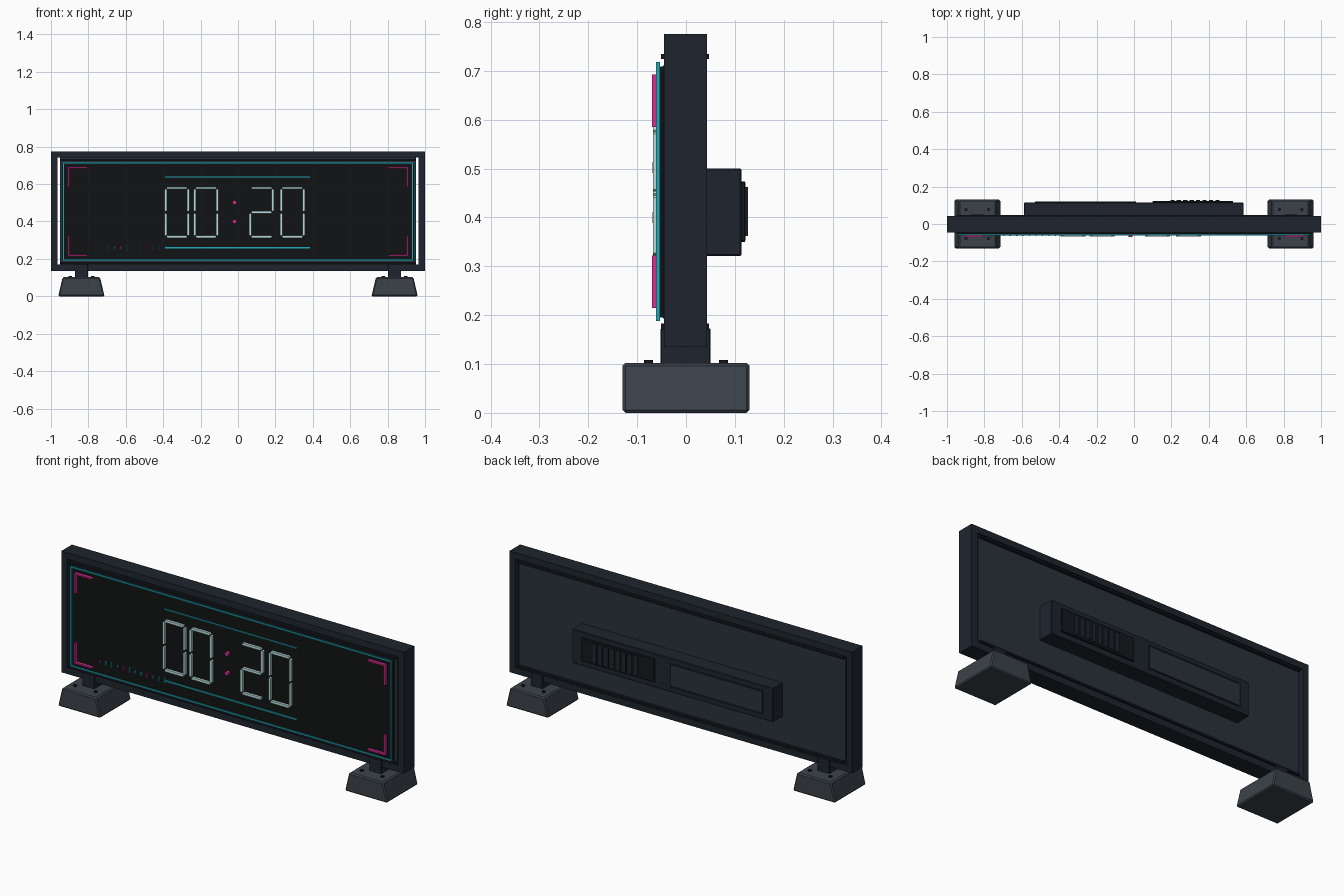
import bpy, bmesh
from math import radians

if "Cube" in bpy.data.objects:
    bpy.data.objects.remove(bpy.data.objects["Cube"])


def mat(name, hex_rgb):
    # hex sRGB to linear viewport colour
    m = bpy.data.materials.new(name)
    rgb = [int(hex_rgb[i:i + 2], 16) / 255 for i in (0, 2, 4)]
    m.diffuse_color = [c / 12.92 if c < 0.04 else ((c + 0.055) / 1.055) ** 2.4 for c in rgb] + [1]
    m.use_nodes = True
    m.node_tree.nodes["Principled BSDF"].inputs["Base Color"].default_value = m.diffuse_color
    return m


FRAME = mat("frame_dark", "1e252e")
PANEL = mat("panel_slate", "2a313b")
BLACK = mat("screen_black", "111213")
TRIM = mat("trim_black", "14181d")
FOOT = mat("foot_grey", "3b424a")
CYAN = mat("cyan", "22a9b8")
PINK = mat("magenta", "d92c93")
PALE = mat("pale_cyan", "b9dedf")


def finish(name, bm, material, bevel=0):
    me = bpy.data.meshes.new(name)
    bmesh.ops.recalc_face_normals(bm, faces=bm.faces)
    bm.to_mesh(me)
    bm.free()
    ob = bpy.data.objects.new(name, me)
    bpy.context.collection.objects.link(ob)
    me.materials.append(material)
    if bevel:
        b = ob.modifiers.new("bevel", 'BEVEL')
        b.width, b.segments = bevel, 1
    return ob


def add_box(bm, x, y, z, taper=0):
    # x, y, z are (low, high) pairs; taper narrows the top in x
    vs = []
    for k in (0, 1):
        t = taper * k
        for a, b in ((x[0] + t, y[0]), (x[1] - t, y[0]), (x[1] - t, y[1]), (x[0] + t, y[1])):
            vs.append(bm.verts.new((a, b, z[k])))
    for f in ((0, 1, 2, 3), (4, 5, 6, 7), (0, 1, 5, 4), (1, 2, 6, 5), (2, 3, 7, 6), (3, 0, 4, 7)):
        bm.faces.new([vs[i] for i in f])


def box(name, x, y, z, material, bevel=0, taper=0):
    bm = bmesh.new()
    add_box(bm, x, y, z, taper)
    return finish(name, bm, material, bevel)


def ring(name, x, z, y, w, material):
    # rectangular border: bevel-free loop of width w around x by z
    bm = bmesh.new()
    loops = []
    for yy in y:
        for d in (0, w):
            loops.append([bm.verts.new((a, yy, c)) for a, c in (
                (x[0] + d, z[0] + d), (x[1] - d, z[0] + d), (x[1] - d, z[1] - d), (x[0] + d, z[1] - d))])
    for a, b in ((0, 1), (1, 3), (3, 2), (2, 0)):
        for i in range(4):
            j = (i + 1) % 4
            bm.faces.new((loops[a][i], loops[a][j], loops[b][j], loops[b][i]))
    return finish(name, bm, material)


def cylinder(name, loc, r, depth, axis, material):
    bpy.ops.mesh.primitive_cylinder_add(vertices=16, radius=r, depth=depth, location=loc,
                                        rotation=(radians(90) if axis == 'Y' else 0, 0, 0))
    ob = bpy.context.object
    ob.name = name
    ob.data.materials.append(material)
    bpy.ops.object.shade_smooth_by_angle()
    return ob


# housing: outer frame, core panel with narrow side slots, rails
ring("outer_frame", (-1, 1), (0.135, 0.775), (-0.045, 0.043), 0.034, FRAME)
box("core_panel", (-0.953, 0.953), (-0.036, 0.032), (0.165, 0.745), PANEL)
for n, z in (("lower", 0.178), ("upper", 0.729)):
    box(n + "_front_rail", (-0.95, 0.95), (-0.051, -0.03), (z - 0.005, z + 0.005), TRIM)
    box(n + "_back_rail", (-0.95, 0.95), (0.028, 0.047), (z - 0.005, z + 0.005), TRIM)

# screen with glowing border
box("screen_backing", (-0.94, 0.94), (-0.047, -0.036), (0.193, 0.711), TRIM)
box("screen", (-0.932, 0.932), (-0.055, -0.045), (0.195, 0.709), BLACK)
ring("screen_border", (-0.937, 0.937), (0.188, 0.718), (-0.061, -0.053), 0.008, CYAN)

# corner brackets, one bracket mirrored into four
bm = bmesh.new()
for sx in (-1, 1):
    for sz in (-1, 1):
        zc = 0.4535
        add_box(bm, sorted((sx * 0.805, sx * 0.908)), (-0.070, -0.054),
                sorted((zc + sz * 0.231, zc + sz * 0.239)))
        add_box(bm, sorted((sx * 0.900, sx * 0.908)), (-0.070, -0.054),
                sorted((zc + sz * 0.131, zc + sz * 0.231)))
finish("corner_brackets", bm, PINK)

# accent lines
box("upper_accent_line", (-0.39, 0.385), (-0.062, -0.054), (0.634, 0.640), CYAN)
box("lower_accent_line", (-0.39, 0.385), (-0.062, -0.054), (0.256, 0.264), CYAN)

# tick marks
for i in range(12):
    x, h = -0.765 + i * 0.0345, (0.007, 0.010, 0.014)[i % 3]
    box(f"tick_{i}", (x - 0.003, x + 0.003), (-0.064, -0.054), (0.26 - h, 0.26 + h),
        PINK if i % 4 == 0 else CYAN)

# seven-segment digits made of pointed bars
W, H, ZC, T = 0.060, 0.130, 0.449, 0.0065


def segment(bm, cx, cz, half, vertical):
    tip = half - T * 0.7
    prof = [(-half, 0), (-tip, -T), (tip, -T), (half, 0), (tip, T), (-tip, T)]
    pts = [(cx + b, cz + a) if vertical else (cx + a, cz + b) for a, b in prof]
    front = [bm.verts.new((a, -0.068, c)) for a, c in pts]
    back = [bm.verts.new((a, -0.054, c)) for a, c in pts]
    bm.faces.new(front)
    bm.faces.new(back)
    for i in range(6):
        j = (i + 1) % 6
        bm.faces.new((front[i], front[j], back[j], back[i]))


LAYOUT = {'a': (0, H, 0), 'g': (0, 0, 0), 'd': (0, -H, 0), 'f': (-W, H / 2, 1),
          'b': (W, H / 2, 1), 'e': (-W, -H / 2, 1), 'c': (W, -H / 2, 1)}
for i, (x, lit) in enumerate(((-0.327, "abcdef"), (-0.171, "abcdef"), (0.126, "abged"), (0.291, "abcdef"))):
    bm = bmesh.new()
    for s in lit:
        dx, dz, vert = LAYOUT[s]
        segment(bm, x + dx, ZC + dz, H / 2 - 0.004 if vert else W - 0.004, vert)
    finish(f"digit_segments_{i}", bm, PALE)
for n, z in (("lower", 0.4), ("upper", 0.502)):
    cylinder(n + "_colon_dot", (-0.019, -0.061, z), 0.011, 0.016, 'Y', PINK)

# rear housing with vent plate and cover plate
box("rear_housing", (-0.588, 0.586), (0.03, 0.114), (0.321, 0.5), FRAME, 0.003)
box("vent_plate", (0.1, 0.53), (0.11, 0.122), (0.351, 0.473), TRIM, 0.002)
for i in range(8):
    x = 0.205 + i * 0.0345
    box(f"vent_slat_{i}", (x - 0.011, x + 0.011), (0.118, 0.127), (0.362, 0.462), FRAME)
box("cover_plate", (-0.525, 0.005), (0.11, 0.119), (0.355, 0.468), PANEL)
ring("cover_rim", (-0.53, 0.01), (0.35, 0.473), (0.112, 0.121), 0.007, FRAME)

# feet: tapered block, stem and four screws each
for side, s in (("left", -1), ("right", 1)):
    c = s * 0.8375
    box(side + "_foot", (c - 0.124, c + 0.124), (-0.13, 0.13), (0, 0.102), FOOT, 0.006, 0.024)
    box(side + "_stem", (c - 0.035, c + 0.035), (-0.052, 0.05), (0.095, 0.173), FRAME, 0.002)
    for dx in (-0.06, 0.06):
        for y in (-0.077, 0.077):
            cylinder(side + "_foot_screw", (c + dx, y, 0.103), 0.009, 0.01, 'Z', TRIM)
